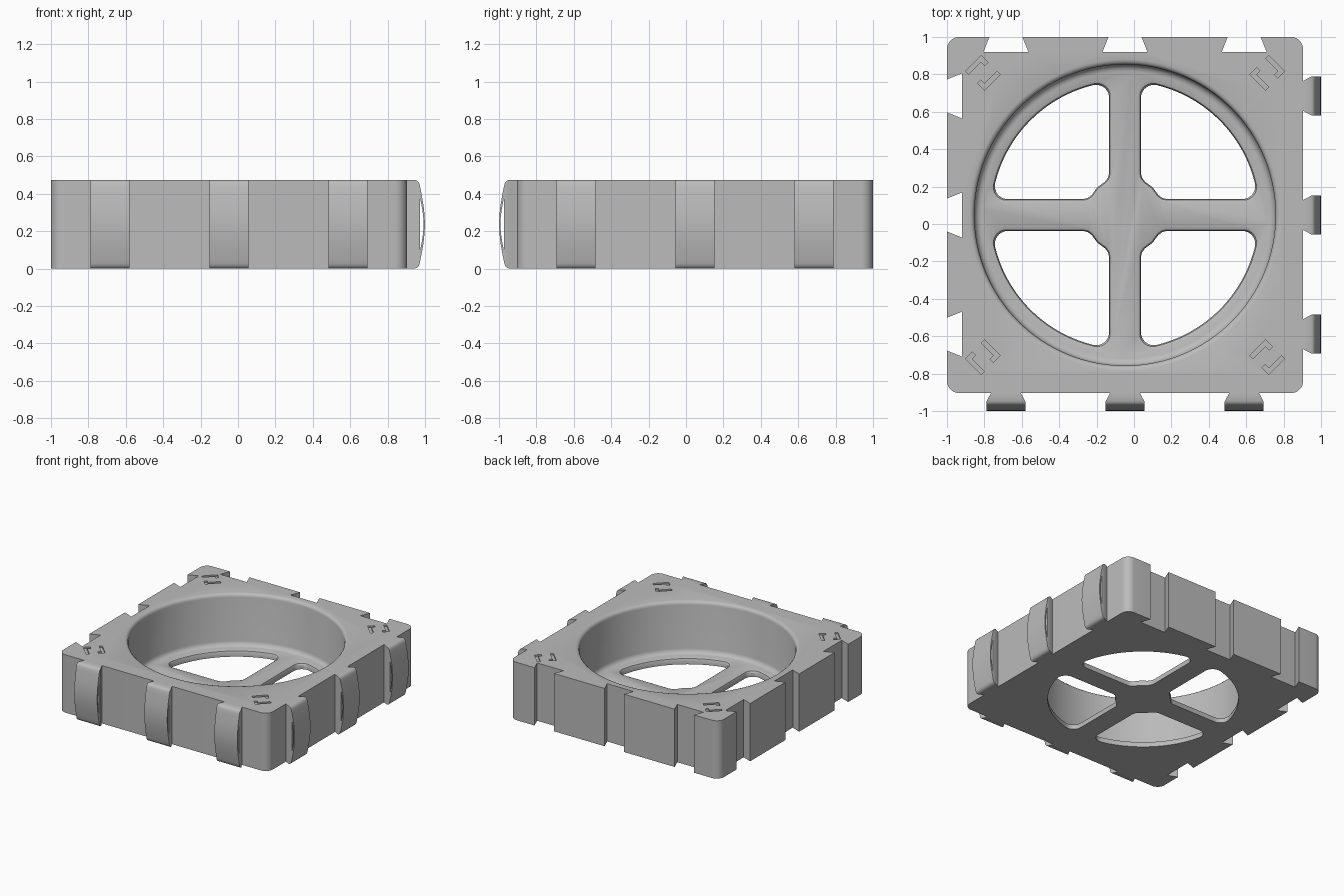
import bpy, bmesh, math
from mathutils import Vector, Matrix

cube = bpy.data.objects.get("Cube")
if cube:
    bpy.data.objects.remove(cube, do_unlink=True)

H, HALF, FLOOR = 0.475, 0.952, 0.05
CENTRE = Vector((-0.048, 0.048, 0))
SPACING = 0.637

grey = bpy.data.materials.new("light_grey")
grey.use_nodes = True
GREY = (0.5, 0.5, 0.5, 1)
grey.diffuse_color = GREY
grey.node_tree.nodes["Principled BSDF"].inputs["Base Color"].default_value = GREY


def finish(name, bm):
    bmesh.ops.recalc_face_normals(bm, faces=bm.faces)
    mesh = bpy.data.meshes.new(name)
    bm.to_mesh(mesh)
    bm.free()
    ob = bpy.data.objects.new(name, mesh)
    ob.location = CENTRE
    mesh.materials.append(grey)
    bpy.context.collection.objects.link(ob)
    return ob


def loft(bm, loops):
    """Closed solid through matching loops of points."""
    rings = [[bm.verts.new(p) for p in loop] for loop in loops]
    for a, b in zip(rings, rings[1:]):
        for i in range(len(a)):
            j = (i + 1) % len(a)
            bm.faces.new((a[i], a[j], b[j], b[i]))
    bm.faces.new(rings[0][::-1])
    bm.faces.new(rings[-1])


def at(points, z):
    return [(x, y, z) for x, y in points]


def arc(cx, cy, r, a0, a1, n):
    return [(cx + r * math.cos(a0 + (a1 - a0) * i / n),
             cy + r * math.sin(a0 + (a1 - a0) * i / n)) for i in range(n + 1)]


def smooth(ob):
    bpy.ops.object.select_all(action='DESELECT')
    ob.select_set(True)
    bpy.context.view_layer.objects.active = ob
    bpy.ops.object.shade_smooth_by_angle(angle=math.radians(32))


def cut(ob, bm):
    cutter = finish("cutter", bm)
    cutter.hide_render = True
    mod = ob.modifiers.new("cut", 'BOOLEAN')
    mod.object, mod.operation, mod.solver = cutter, 'DIFFERENCE', 'EXACT'
    bpy.context.view_layer.update()
    bpy.context.view_layer.objects.active = ob
    bpy.ops.object.modifier_apply(modifier=mod.name)
    bpy.data.objects.remove(cutter, do_unlink=True)


# Square tray outline: dovetail slots on the back and left-hand edges
def edge(slotted):
    pts = []
    if slotted:
        for k in (1, 0, -1):
            c = k * SPACING
            pts += [(c + 0.088, HALF), (c + 0.12, HALF - 0.08),
                    (c - 0.12, HALF - 0.08), (c - 0.088, HALF)]
    r = 0.065
    return pts + arc(r - HALF, HALF - r, r, math.pi / 2, math.pi, 8)


outline = []
for q, slotted in enumerate((True, True, False, False)):
    turn = Matrix.Rotation(q * math.pi / 2, 2)
    outline += [tuple(turn @ Vector(p)) for p in edge(slotted)]
bm = bmesh.new()
loft(bm, [at(outline, 0), at(outline, H)])
tray = finish("tray_body", bm)

# Round pocket with a rounded rim and a rounded floor corner
profile = [(0.768, FLOOR), (0.785, FLOOR + 0.005), (0.799, FLOOR + 0.018),
           (0.805, FLOOR + 0.037), (0.805, H - 0.028), (0.809, H - 0.013),
           (0.818, H - 0.004), (0.832, H), (0.832, H + 0.1)]
bm = bmesh.new()
loft(bm, [at(arc(0, 0, r, 0, math.tau, 128)[:-1], z) for r, z in profile])
cut(tray, bm)


# Quarter openings, leaving a cross with a round hub
def opening(g):
    s, rad, f = 0.085 - g, 0.715 + g, 0.07
    cx = s + f
    cy = math.sqrt((rad - f) ** 2 - cx ** 2)
    a = math.atan2(cy, cx)
    half = arc(0, 0, rad, math.pi / 4, a, 16)[:-1] + arc(cx, cy, f, a, math.pi, 10)
    half += [(s, 0.225), (s + 0.006, 0.2 - g / 2), (s + 0.022, 0.178 - g / 2)]
    mid = 0.148 - g * 0.7
    return half + [(mid, mid)] + [(y, x) for x, y in half[:0:-1]]


layers = [(0, -0.1), (0, FLOOR - 0.02), (0.006, FLOOR - 0.006),
          (0.018, FLOOR), (0.018, FLOOR + 0.05)]
for q in range(4):
    bm = bmesh.new()
    loft(bm, [at(opening(g), z) for g, z in layers])
    bm.transform(Matrix.Rotation(q * math.pi / 2, 4, 'Z'))
    cut(tray, bm)

# Shallow hooked alignment grooves, two in each corner
hook = [(-0.06, 0.012), (-0.06, -0.012), (0.035, -0.012),
        (0.035, -0.04), (0.06, -0.04), (0.06, 0.012)]
bm = bmesh.new()
for q in range(4):
    for dist, spin in ((1.135, 0), (1.015, math.pi)):
        part = bmesh.new()
        loft(part, [at(hook, H - 0.012), at(hook, H + 0.05)])
        part.transform(Matrix.Rotation(math.pi / 4 + q * math.pi / 2, 4, 'Z')
                       @ Matrix.Translation((0, dist, 0))
                       @ Matrix.Rotation(spin, 4, 'Z'))
        temp = bpy.data.meshes.new("temp")
        part.to_mesh(temp)
        part.free()
        bm.from_mesh(temp)
        bpy.data.meshes.remove(temp)
cut(tray, bm)
smooth(tray)


# Dovetail tabs with a bulged, slotted spring face
def bulge(base, height, z0, z1, n=16):
    return [(base + height * math.sin(math.pi * i / n), z0 + (z1 - z0) * i / n)
            for i in range(n + 1)]


def tab(name, side, offset):
    shell = [(-0.01, 0), (0.04, 0), (0.053, 0.004), (0.062, 0.013)]
    shell += bulge(0.067, 0.028, 0.026, H - 0.026)
    shell += [(d, H - z) for d, z in shell[3:0:-1]] + [(-0.01, H)]
    lens = bulge(0.07, 0.018, 0.1, H - 0.1, 12)
    bm = bmesh.new()
    caps = {-1: [], 1: []}
    for loop in (shell, lens):
        rows = {t: [bm.verts.new((t, -d, z)) for d, z in loop] for t in caps}
        for i in range(len(loop)):
            j = (i + 1) % len(loop)
            bm.faces.new((rows[-1][i], rows[-1][j], rows[1][j], rows[1][i]))
            for t in caps:
                caps[t].append(bm.edges.get((rows[t][i], rows[t][j])))
    for t in caps:
        bmesh.ops.triangle_fill(bm, edges=caps[t], use_beauty=True)
    for d in (0, 0.045):
        bmesh.ops.bisect_plane(bm, geom=bm.verts[:] + bm.edges[:] + bm.faces[:],
                               plane_co=(0, -d, 0), plane_no=(0, 1, 0))
    for v in bm.verts:
        v.co.x *= 0.08 + 0.024 * min(max(-v.co.y / 0.045, 0), 1)
    bm.transform(Matrix.Rotation(side, 4, 'Z')
                 @ Matrix.Translation((offset, -HALF, 0)))
    smooth(finish(name, bm))


for label, side in (("front", 0), ("left", math.pi / 2)):
    for k in (-1, 0, 1):
        tab(f"{label}_tab_{k + 2}", side, k * SPACING)
